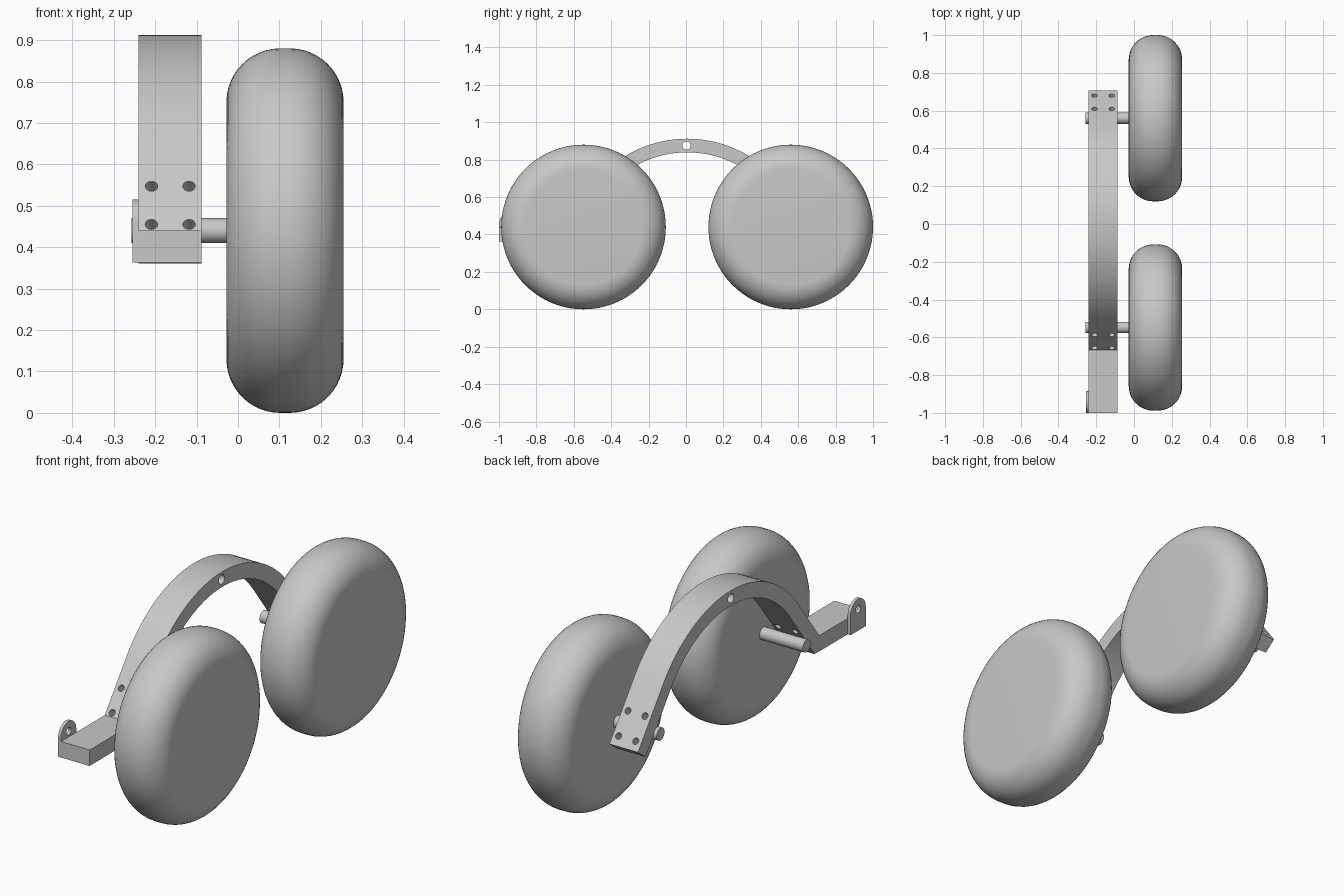
import bpy, bmesh
from math import sin, cos, pi, atan2
from mathutils import Vector, Matrix

old = bpy.data.objects.get("Cube")
if old:
    bpy.data.objects.remove(old)

grey = bpy.data.materials.new("plain grey")
grey.use_nodes = True
colour = (0.58, 0.58, 0.58, 1)
grey.diffuse_color = colour
grey.node_tree.nodes["Principled BSDF"].inputs["Base Color"].default_value = colour

MID = 0.006            # centre of the arch along y
HUB_Z = 0.44
ARM_X = (-0.24, -0.088)
OUTER, THICK = 0.64, 0.073
ARC_Z = 0.912 - OUTER  # height of the arch centre
LEAN = atan2(4, 3)     # angle swept on each side of the arch


def finish(name, bm):
    bmesh.ops.recalc_face_normals(bm, faces=bm.faces)
    mesh = bpy.data.meshes.new(name)
    bm.to_mesh(mesh)
    bm.free()
    mesh.materials.append(grey)
    obj = bpy.data.objects.new(name, mesh)
    bpy.context.collection.objects.link(obj)
    return obj


def activate(obj):
    bpy.ops.object.select_all(action='DESELECT')
    obj.select_set(True)
    bpy.context.view_layer.objects.active = obj


def smooth(obj):
    activate(obj)
    bpy.ops.object.shade_smooth_by_angle(angle=pi / 6)


def extrude_x(name, outline, x0, x1):
    """Prism along x from a (y, z) outline."""
    bm = bmesh.new()
    face = bm.faces.new([bm.verts.new((x0, y, z)) for y, z in outline])
    new = bmesh.ops.extrude_face_region(bm, geom=[face])["geom"]
    moved = [v for v in new if isinstance(v, bmesh.types.BMVert)]
    bmesh.ops.translate(bm, verts=moved, vec=(x1 - x0, 0, 0))
    return finish(name, bm)


def rod(name, centre, axis, radius, length, sides=32):
    bm = bmesh.new()
    turn = Vector(axis).to_track_quat('Z', 'Y').to_matrix().to_4x4()
    bmesh.ops.create_cone(bm, cap_ends=True, segments=sides, radius1=radius,
                          radius2=radius, depth=length,
                          matrix=Matrix.Translation(centre) @ turn)
    return finish(name, bm)


def drill(obj, cutters):
    for cutter in cutters:
        activate(obj)
        mod = obj.modifiers.new("hole", 'BOOLEAN')
        mod.operation, mod.solver, mod.object = 'DIFFERENCE', 'EXACT', cutter
        bpy.ops.object.modifier_apply(modifier=mod.name)
        bpy.data.objects.remove(cutter)


def leg_point(side, radius, t):
    """Point at distance t down the straight leg below the arch."""
    y = radius * sin(LEAN) + t * cos(LEAN)
    z = ARC_Z + radius * cos(LEAN) - t * sin(LEAN)
    return MID + side * y, z


def arc(radius, steps=32):
    angles = [LEAN * (2 * i / steps - 1) for i in range(steps + 1)]
    return [(MID + radius * sin(a), ARC_Z + radius * cos(a)) for a in angles]


# Arched arm with the flat front foot
inner = OUTER - THICK
outline = [(-1, 0.363), (-1, HUB_Z), leg_point(-1, OUTER, 0.27)]
outline += arc(OUTER)
outline += [leg_point(1, OUTER, 0.315), leg_point(1, inner, 0.315)]
outline += arc(inner)[::-1]
outline += [leg_point(-1, inner, 0.31)]
arm = extrude_x("arched_arm", outline, *ARM_X)

# Pivot hole at the top and four bolt holes in each leg
holes = [rod("cutter", (-0.164, MID - 0.004, 0.876), (1, 0, 0), 0.022, 0.4)]
for side, steps in ((-1, (0.136, 0.251)), (1, (0.153, 0.27))):
    for t in steps:
        for x in (-0.209, -0.118):
            y, z = leg_point(side, OUTER - THICK / 2, t)
            axis = (0, side * sin(LEAN), cos(LEAN))
            holes.append(rod("cutter", (x, y, z), axis, 0.015, 0.11, 24))
drill(arm, holes)
smooth(arm)

# Round-topped lug on the front foot
lug_y, lug_r = -0.942, 0.058
lug_z = 0.515 - lug_r
outline = [(lug_y - lug_r, 0.363)]
outline += [(lug_y - lug_r * cos(pi * i / 20), lug_z + lug_r * sin(pi * i / 20))
            for i in range(21)]
outline += [(lug_y + lug_r, 0.363)]
lug = extrude_x("front_lug", outline, -0.255, ARM_X[0])
drill(lug, [rod("cutter", (-0.25, lug_y, lug_z + 0.01), (1, 0, 0), 0.018, 0.1)])
smooth(lug)


# Wheels with broad rounded shoulders, and their axles
def wheel(name, y, radius=0.44, half=0.1415, fillet=0.13, centre_x=0.1135):
    bm = bmesh.new()
    profile = [(-half, 0)]
    for sign in (-1, 1):
        for i in range(13):
            a = pi / 2 * (i if sign < 0 else 12 - i) / 12
            profile.append((sign * (half - fillet + fillet * cos(a)),
                            radius - fillet + fillet * sin(a)))
    profile.append((half, 0))
    verts = [bm.verts.new((x, 0, r)) for x, r in profile]
    edges = [bm.edges.new(pair) for pair in zip(verts, verts[1:])]
    bmesh.ops.spin(bm, geom=verts + edges, cent=(0, 0, 0), axis=(1, 0, 0),
                   angle=2 * pi, steps=96)
    bmesh.ops.remove_doubles(bm, verts=bm.verts, dist=0.0001)
    bmesh.ops.translate(bm, verts=bm.verts, vec=(centre_x, y, HUB_Z))
    smooth(finish(name, bm))


for label, side in (("front", -1), ("back", 1)):
    y = MID + side * 0.554
    wheel(label + "_wheel", y)
    smooth(rod(label + "_axle", (-0.1, y, HUB_Z), (1, 0, 0), 0.03, 0.314))
